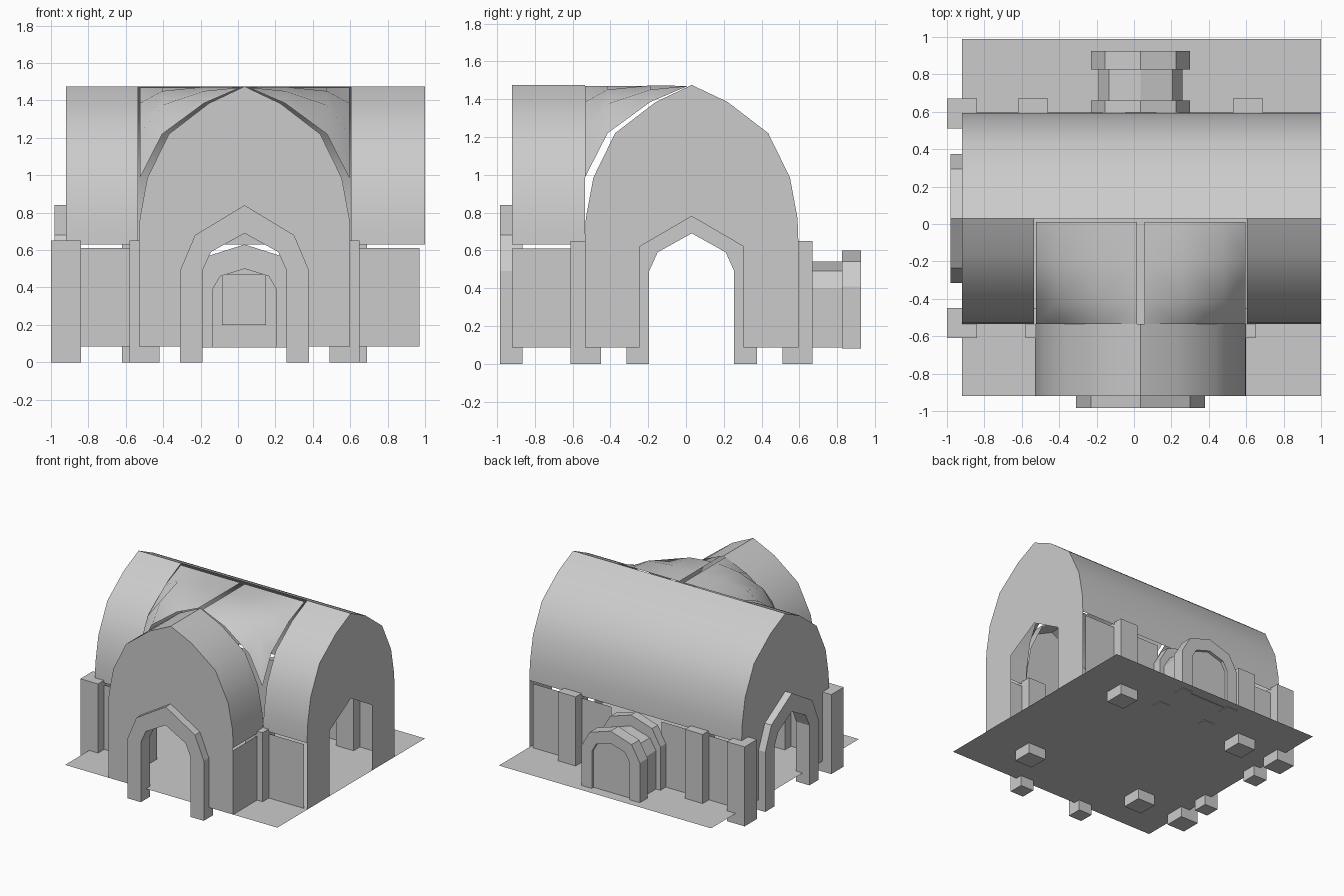
import bpy, bmesh

if "Cube" in bpy.data.objects:
    bpy.data.objects.remove(bpy.data.objects["Cube"])

CX, CY = 0.035, 0.03          # centre lines of the two vaults
FLOOR = 0.085
WALL_TOP = 0.61

def make(name, verts, faces, smooth=False):
    me = bpy.data.meshes.new(name)
    me.from_pydata(verts, [], faces)
    bm = bmesh.new()
    bm.from_mesh(me)
    bmesh.ops.recalc_face_normals(bm, faces=bm.faces)
    bm.to_mesh(me)
    bm.free()
    ob = bpy.data.objects.new(name, me)
    bpy.context.collection.objects.link(ob)
    if smooth:
        bpy.ops.object.select_all(action='DESELECT')
        ob.select_set(True)
        bpy.context.view_layer.objects.active = ob
        bpy.ops.object.shade_smooth_by_angle(angle=0.65)
    return ob

def place(axis, u, z, w):
    """u across the profile, w along the vault axis."""
    return (CX + u, w, z) if axis == 'y' else (w, CY + u, z)

def full(half):
    """Half profile (foot to apex) mirrored into a whole arch."""
    return [(-u, z) for u, z in half] + [(u, z) for u, z in reversed(half[:-1])]

def sheet(name, axis, pts, w0, w1, smooth=True):
    n = len(pts)
    v = [place(axis, u, z, w) for w in (w0, w1) for u, z in pts]
    return make(name, v, [(i, i + 1, n + i + 1, n + i) for i in range(n - 1)], smooth)

def arch_wall(name, axis, outer, inner, w):
    """Flat wall with an arched opening."""
    pts = full(outer) + full(inner)[::-1]
    return make(name, [place(axis, u, z, w) for u, z in pts], [tuple(range(len(pts)))])

def arch_frame(name, axis, outer, inner, w0, w1):
    """Solid frame; outer and inner have equal point counts."""
    o, i = full(outer), full(inner)
    n = len(o)
    v = [place(axis, u, z, w) for w in (w0, w1) for p in (o, i) for u, z in p]
    f = []
    for k in range(n - 1):
        f += [(k, k + 1, n + k + 1, n + k), (2*n + k, 2*n + k + 1, 3*n + k + 1, 3*n + k),
              (k, k + 1, 2*n + k + 1, 2*n + k), (n + k, n + k + 1, 3*n + k + 1, 3*n + k)]
    for k in (0, n - 1):
        f.append((k, n + k, 3*n + k, 2*n + k))
    return make(name, v, f)

def box(name, x0, x1, y0, y1, z0, z1):
    v = [(x, y, z) for x in (x0, x1) for y in (y0, y1) for z in (z0, z1)]
    f = [(0, 1, 3, 2), (4, 5, 7, 6), (0, 1, 5, 4), (2, 3, 7, 6), (0, 2, 6, 4), (1, 3, 7, 5)]
    return make(name, v, f)

def wall(name, x0, y0, x1, y1):
    make(name, [(x0, y0, FLOOR), (x1, y1, FLOOR), (x1, y1, WALL_TOP), (x0, y0, WALL_TOP)],
         [(0, 1, 2, 3)])

# profiles, foot to apex
VAULT = [(.565, .63), (.56, .77), (.52, .985), (.405, 1.22), (.19, 1.385), (0, 1.475)]
GABLE = [(.565, FLOOR)] + VAULT
OPENING = [(.275, FLOOR), (.275, .62), (0, .78)]
FRAME_OUT = [(.345, 0), (.345, .49), (.265, .68), (0, .84)]
FRAME_IN = [(.225, 0), (.225, .49), (.18, .59), (0, .69)]

# floor
make('floor', [(-.92, -.92, FLOOR), (1, -.92, FLOOR), (1, .99, FLOOR), (-.92, .99, FLOOR)],
     [(0, 1, 2, 3)])

# barrel vaults: the front half of the main one is interrupted by the porch
back_half = [(u, z) for u, z in full(VAULT) if u >= 0]
front_half = [(u, z) for u, z in full(VAULT) if u <= 0]
sheet('main_vault_left', 'x', full(VAULT), -.92, -.535)
sheet('main_vault_back', 'x', back_half, -.535, .605)
sheet('main_vault_right', 'x', full(VAULT), .605, 1)
sheet('porch_vault', 'y', full(VAULT), -.92, -.535)

# groin panels that blend porch and main vault
drop = [(0, 0)] + [(u, 1.47 - z) for u, z in reversed(VAULT[2:5])]
for side, name in ((-1, 'groin_panel_left'), (1, 'groin_panel_right')):
    top = drop[-1]
    verts = []
    for a, da in drop:
        for b, db in drop:
            s, t = a / top[0], b / top[0]
            z = 1.47 - (t * da + s * db - s * t * top[1])
            verts.append((CX + side * (.02 + s * .54), .01 - t * .545, z))
    n = len(drop)
    make(name, verts, [(i*n + j, i*n + j + 1, (i+1)*n + j + 1, (i+1)*n + j)
                       for i in range(n - 1) for j in range(n - 1)], True)

# end walls and door frames
arch_wall('front_gable', 'y', GABLE, OPENING, -.92)
arch_wall('left_gable', 'x', GABLE, OPENING, -.92)
arch_wall('right_gable', 'x', GABLE, OPENING, 1)
arch_frame('front_door_frame', 'y', FRAME_OUT, FRAME_IN, -.985, -.865)
arch_frame('left_door_frame', 'x', FRAME_OUT, FRAME_IN, -.98, -.86)

# low side walls
wall('porch_wall_left', -.53, -.92, -.53, -.53)
wall('porch_wall_right', .6, -.92, .6, -.53)
wall('front_wall_left', -.92, -.53, -.53, -.53)
wall('front_wall_right', .6, -.53, .97, -.53)
wall('back_wall_left', -.92, .59, CX - .225, .59)
wall('back_wall_right', CX + .225, .59, .97, .59)

# pillars
for k, (x, y) in enumerate([(-.5, -.53), (.57, -.53), (-.54, .59), (.61, .59),
                            (-.92, -.53), (-.92, .59)]):
    box('pillar_%d' % k, x - .08, x + .08, y - .08, y + .08, 0, .65)

# back alcove: two frames, a short tunnel and the closing panel with a hatch
ALC_OUT = [(.265, .08), (.265, .41), (.19, .54), (0, .60)]
ALC_IN = [(.17, .08), (.17, .39), (.13, .46), (0, .50)]
TUNNEL = [(.225, FLOOR), (.225, .40), (.17, .49), (0, .54)]
arch_frame('alcove_inner_frame', 'y', [(u, z + (.03 if z > .1 else 0)) for u, z in ALC_OUT],
           ALC_IN, .585, .66)
arch_frame('alcove_outer_frame', 'y', ALC_OUT, ALC_IN, .825, .925)
sheet('alcove_tunnel', 'y', full(TUNNEL), .66, .825, False)
pts = full(ALC_IN)
make('alcove_panel', [place('y', u, z, .9) for u, z in pts], [tuple(range(len(pts)))])
box('alcove_hatch', -.085, .15, .885, .9, .2, .47)
